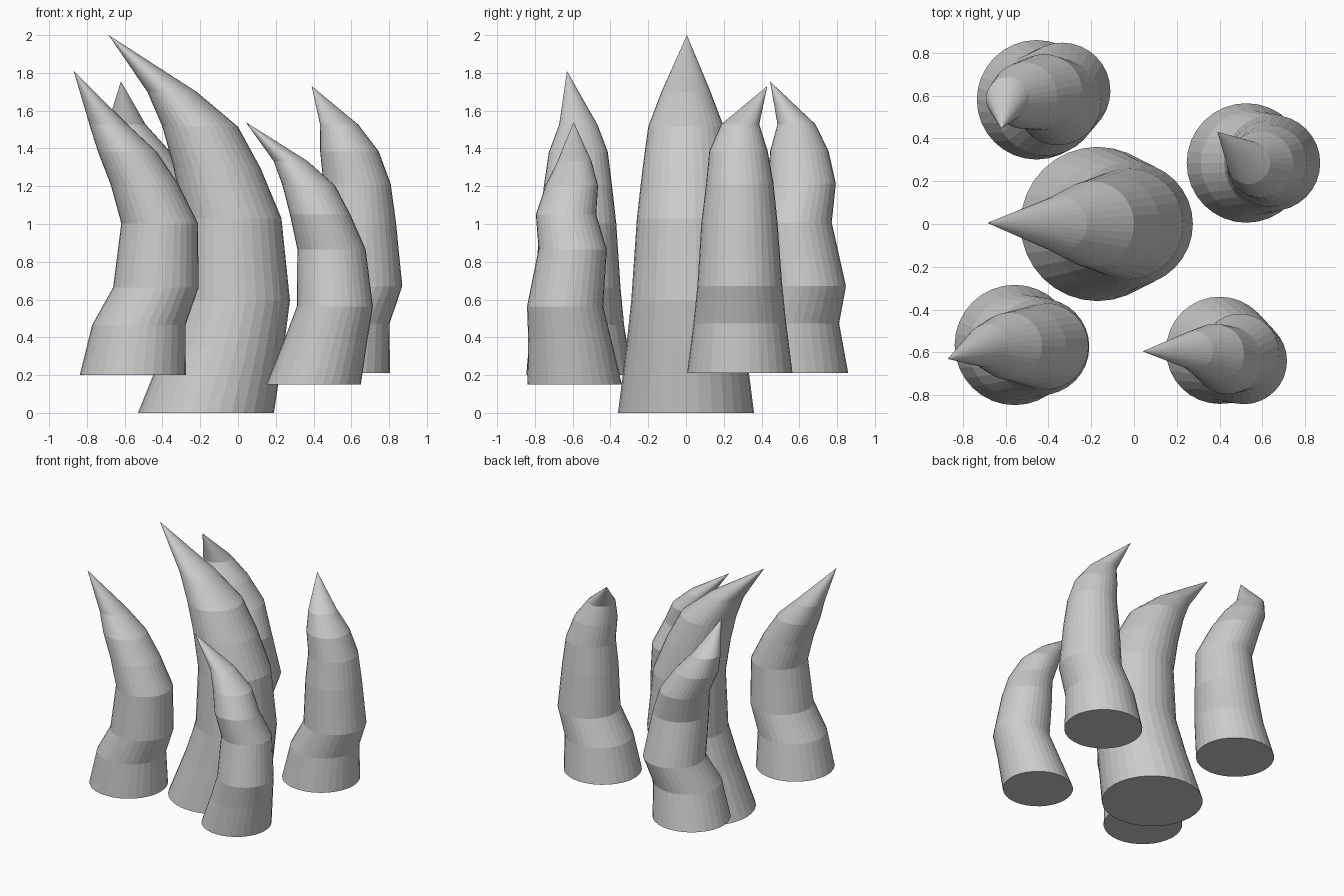
import bpy, bmesh
from math import cos, sin, pi

SIDES = 32
# shared horn profile: ring heights and radii, ending in a point
HEIGHTS = [0, 0.34, 0.595, 1.03, 1.295, 1.515, 1.70]
RADII = [0.36, 0.317, 0.29, 0.26, 0.23, 0.20, 0.13]


def horn(name, base_z, scale, centres, tip):
    bm = bmesh.new()
    prev = None
    for h, r, (cx, cy) in zip(HEIGHTS, RADII, centres):
        ring = [bm.verts.new((cx + r * scale * cos(2 * pi * i / SIDES),
                              cy + r * scale * sin(2 * pi * i / SIDES),
                              base_z + h * scale)) for i in range(SIDES)]
        if prev:
            for i in range(SIDES):
                j = (i + 1) % SIDES
                bm.faces.new((prev[i], prev[j], ring[j], ring[i]))
        else:
            bm.faces.new(ring[::-1])
        prev = ring
    top = bm.verts.new(tip)
    for i in range(SIDES):
        bm.faces.new((prev[i], prev[(i + 1) % SIDES], top))
    mesh = bpy.data.meshes.new(name)
    bm.to_mesh(mesh)
    bm.free()
    bpy.context.collection.objects.link(bpy.data.objects.new(name, mesh))


# tall central horn
horn("centre_horn", 0, 1.0,
     [(-0.17, 0), (-0.075, 0), (-0.015, 0), (-0.03, 0), (-0.11, 0), (-0.2, 0), (-0.35, 0)],
     (-0.685, 0.005, 2.0))

# four smaller horns around it
horn("front_right_horn", 0.15, 0.695,
     [(0.40, -0.59), (0.465, -0.615), (0.513, -0.64), (0.495, -0.60),
      (0.435, -0.635), (0.375, -0.605), (0.28, -0.59)],
     (0.04, -0.595, 1.54))
horn("front_left_horn", 0.20, 0.78,
     [(-0.557, -0.565), (-0.525, -0.575), (-0.435, -0.573), (-0.415, -0.572),
      (-0.495, -0.572), (-0.585, -0.57), (-0.685, -0.57)],
     (-0.87, -0.63, 1.81))
horn("back_right_horn", 0.21, 0.775,
     [(0.525, 0.285), (0.557, 0.285), (0.645, 0.285), (0.635, 0.283),
      (0.63, 0.285), (0.59, 0.278), (0.535, 0.287)],
     (0.39, 0.43, 1.73))
horn("back_left_horn", 0.21, 0.775,
     [(-0.455, 0.58), (-0.41, 0.565), (-0.335, 0.622), (-0.355, 0.57),
      (-0.42, 0.615), (-0.515, 0.60), (-0.59, 0.585)],
     (-0.62, 0.445, 1.755))
